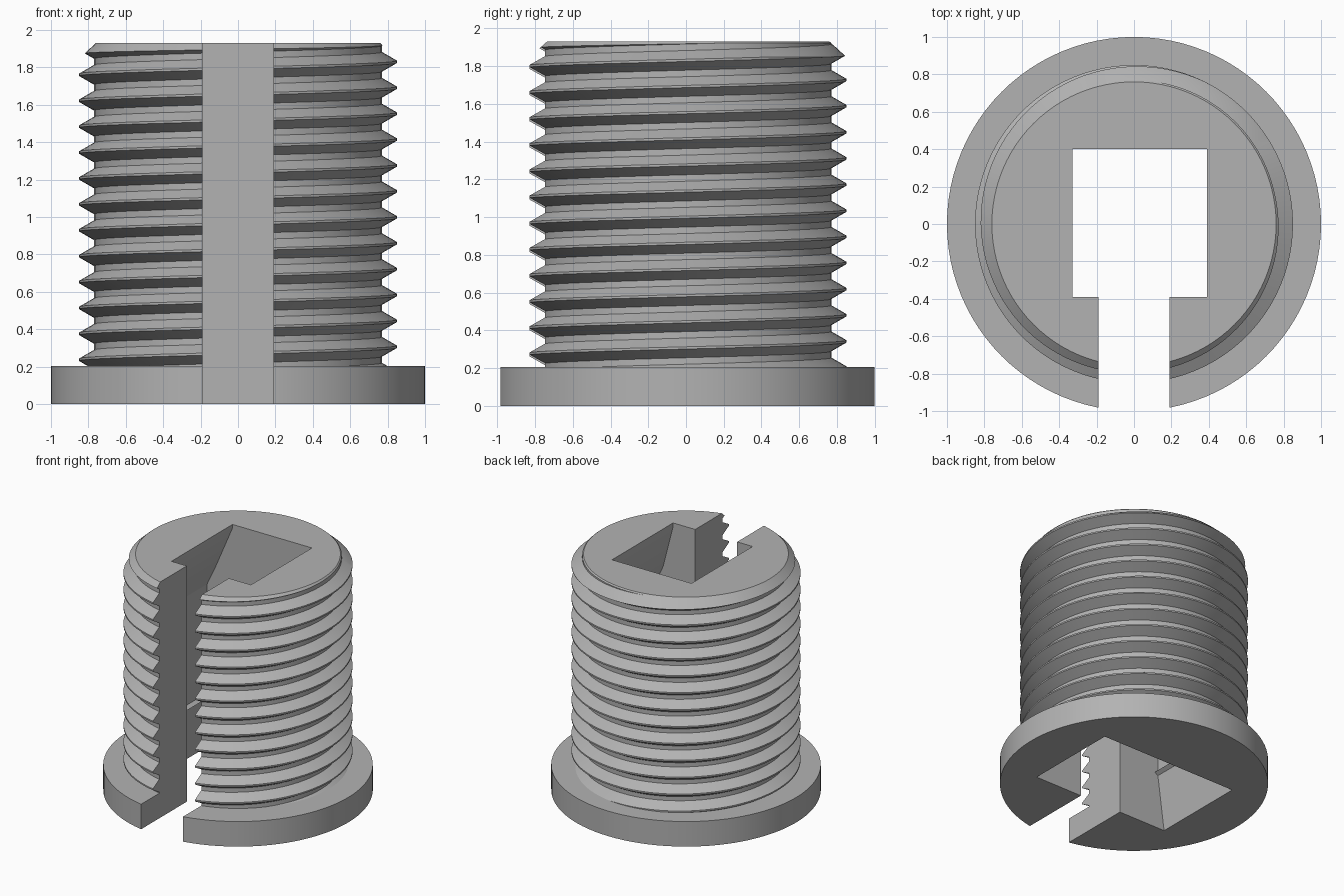
import bpy, bmesh, math

HEIGHT = 1.93
FLANGE_TOP = 0.205
PITCH = 0.1385
SEGMENTS = 96

if "Cube" in bpy.data.objects:
    bpy.data.objects.remove(bpy.data.objects["Cube"])

# Single plain grey
grey = bpy.data.materials.new("plain grey")
grey.use_nodes = True
colour = (0.45, 0.45, 0.45, 1)
grey.diffuse_color = colour
grey.node_tree.nodes["Principled BSDF"].inputs["Base Color"].default_value = colour


def make_object(name, bm):
    bmesh.ops.recalc_face_normals(bm, faces=bm.faces)
    mesh = bpy.data.meshes.new(name)
    bm.to_mesh(mesh)
    bm.free()
    mesh.materials.append(grey)
    obj = bpy.data.objects.new(name, mesh)
    bpy.context.collection.objects.link(obj)
    return obj


def lathe(name, profile):
    """Solid of revolution from (radius, height) points, capped flat."""
    bm = bmesh.new()
    rings = []
    for r, z in profile:
        rings.append([bm.verts.new((r * math.cos(a), r * math.sin(a), z))
                      for a in (math.tau * i / SEGMENTS for i in range(SEGMENTS))])
    for low, high in zip(rings, rings[1:]):
        for i in range(SEGMENTS):
            j = (i + 1) % SEGMENTS
            bm.faces.new((low[i], low[j], high[j], high[i]))
    bm.faces.new(rings[0])
    bm.faces.new(rings[-1])
    return make_object(name, bm)


def prism(name, outline, y0, y1):
    """Outline of (x, z) points extruded along y."""
    bm = bmesh.new()
    face = bm.faces.new([bm.verts.new((x, y0, z)) for x, z in outline])
    out = bmesh.ops.extrude_face_region(bm, geom=[face])
    moved = [v for v in out["geom"] if isinstance(v, bmesh.types.BMVert)]
    bmesh.ops.translate(bm, verts=moved, vec=(0, y1 - y0, 0))
    return make_object(name, bm)


def helical_thread(name, crest_z, root, crest, turns):
    """Right-hand screw: each row follows the helix and joins the next turn."""
    flank = (crest - root) * math.tan(math.radians(30))
    tip = 0.006
    section = [(root, -tip - flank), (crest, -tip), (crest, tip), (root, tip + flank)]
    step = len(section)
    bm = bmesh.new()
    rows = []
    for k in range(turns):
        for r, dz in section:
            row = []
            for i in range(SEGMENTS):
                a = math.tau * i / SEGMENTS
                z = crest_z + dz + PITCH * (k + i / SEGMENTS)
                row.append(bm.verts.new((r * math.cos(a), r * math.sin(a), z)))
            rows.append(row)
    for n in range(len(rows) - 1):
        for i in range(SEGMENTS):
            if i < SEGMENTS - 1:
                quad = (rows[n][i], rows[n][i + 1], rows[n + 1][i + 1], rows[n + 1][i])
            elif n + 1 + step < len(rows):
                quad = (rows[n][i], rows[n + step][0], rows[n + step + 1][0], rows[n + 1][i])
            else:
                continue
            bm.faces.new(quad)
    # Close both ends with fans well outside the finished length
    ends = [e for e in bm.edges if e.is_boundary]
    middle = HEIGHT / 2
    low = bm.verts.new((0, 0, -0.6))
    high = bm.verts.new((0, 0, HEIGHT + 0.6))
    for e in ends:
        apex = low if e.verts[0].co.z < middle else high
        bm.faces.new((e.verts[0], e.verts[1], apex))
    return make_object(name, bm)


def boolean(target, tool, operation):
    mod = target.modifiers.new(operation.lower(), "BOOLEAN")
    mod.object = tool
    mod.operation = operation
    mod.solver = "EXACT"
    bpy.ops.object.select_all(action="DESELECT")
    target.select_set(True)
    bpy.context.view_layer.objects.active = target
    bpy.ops.object.modifier_apply(modifier=mod.name)


# Main parts
flange = lathe("base_flange", [(1, 0), (1, FLANGE_TOP)])
shank = helical_thread("threaded_shank", 1.83 - 14 * PITCH, 0.77, 0.85, 17)

# Trim the thread to length with a chamfered top
envelope = lathe("trim_envelope", [(1.1, FLANGE_TOP), (1.1, HEIGHT - 0.31),
                                   (0.76, HEIGHT)])
boolean(shank, envelope, "INTERSECT")

# Rectangular socket, widening downwards, with a small ridge on one side
right_wall = [(0.62, -0.1), (0.62, 0), (0.56, 0.45), (0.56, 1.38),
              (0.48, 1.55), (0.39, 1.9), (0.39, 2.1)]
left_wall = [(-0.33, 2.1), (-0.33, 1.9), (-0.48, 1.55), (-0.56, 1.38),
             (-0.56, 0.49), (-0.53, 0.47), (-0.56, 0.45), (-0.62, 0), (-0.62, -0.1)]
socket = prism("socket_cutter", right_wall + left_wall, -0.39, 0.4)

# Slot through the front
slot = prism("slot_cutter", [(-0.19, -0.1), (0.19, -0.1), (0.19, 2.1), (-0.19, 2.1)],
             -1.2, 0)

for part in (flange, shank):
    for tool in (socket, slot):
        boolean(part, tool, "DIFFERENCE")
    bpy.ops.object.shade_smooth_by_angle(angle=math.radians(25))

for tool in (envelope, socket, slot):
    bpy.data.objects.remove(tool)
